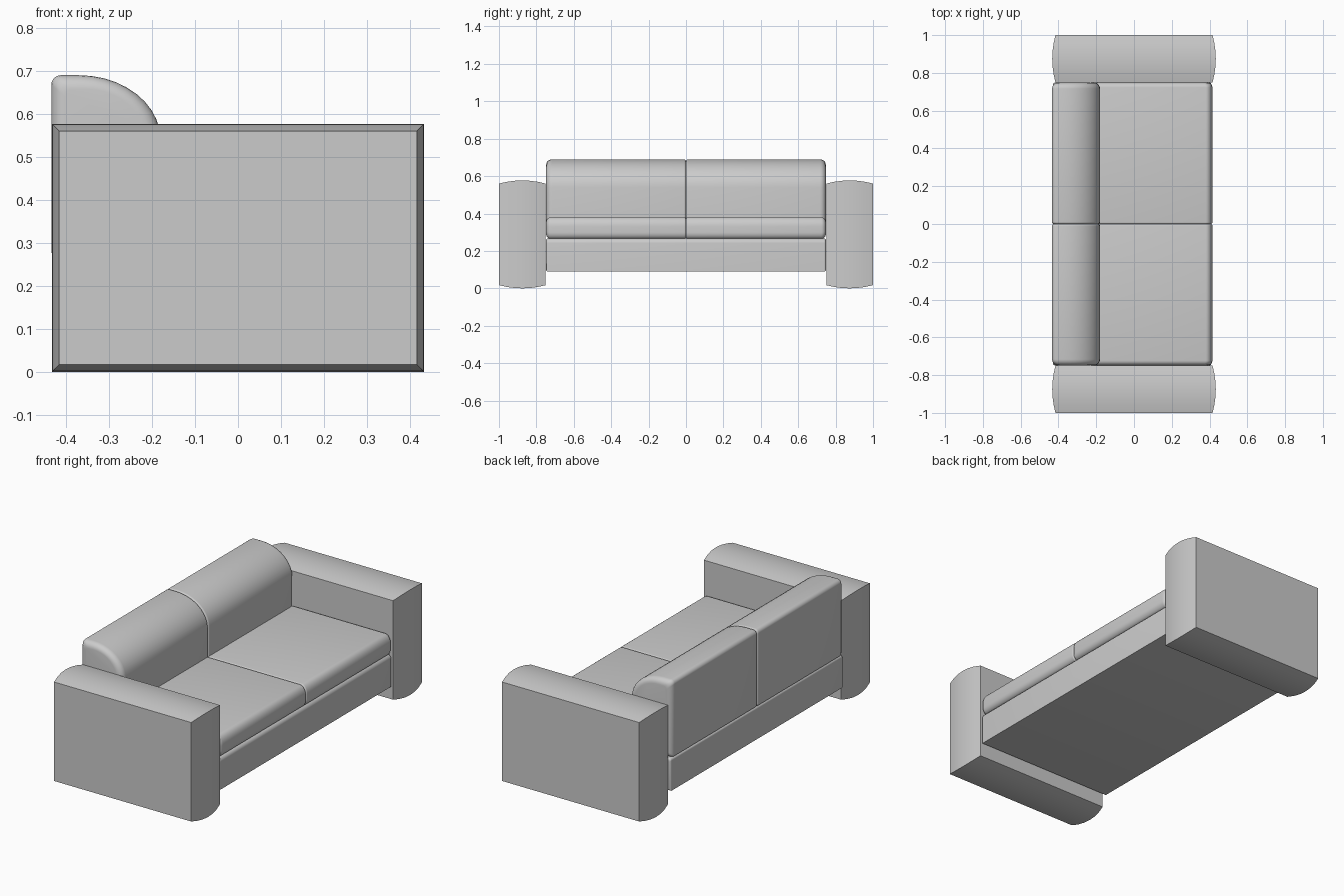
import bpy, bmesh, math

if "Cube" in bpy.data.objects:
    bpy.data.objects.remove(bpy.data.objects["Cube"])


def rounded_box(x0, x1, z0, z1, radii, n=8):
    """Outline in x-z; radii (rx, rz) for back-bottom, front-bottom, front-top, back-top."""
    pts = []
    corners = [(x0, z0, 1, 1, 180), (x1, z0, -1, 1, 270),
               (x1, z1, -1, -1, 0), (x0, z1, 1, -1, 90)]
    for (cx, cz, sx, sz, start), (rx, rz) in zip(corners, radii):
        if rx == 0:
            pts.append((cx, cz))
            continue
        for i in range(n + 1):
            a = math.radians(start + 90 * i / n)
            pts.append((cx + sx * rx + rx * math.cos(a), cz + sz * rz + rz * math.sin(a)))
    return pts


def soft_ends(y0, y1, r0, r1, n=5):
    """Sections (y, inset) giving rounded ends of radius r0 and r1."""
    angles = [math.pi / 2 * i / n for i in range(n + 1)]
    a = [(y0 + r0 * (1 - math.cos(t)), r0 * (1 - math.sin(t))) for t in angles]
    # start at the cap, swell to full size
    a = [(y0 + r0 * (1 - math.cos(t)), r0 * (1 - math.sin(t))) for t in angles]
    b = [(y1 - r1 * (1 - math.cos(t)), r1 * (1 - math.sin(t))) for t in reversed(angles)]
    return a + b


def loft(name, outline, sections, mirror=True):
    """Sweep an outline along y, shrinking it by the inset at each section."""
    xs, zs = [p[0] for p in outline], [p[1] for p in outline]
    cx, cz = (min(xs) + max(xs)) / 2, (min(zs) + max(zs)) / 2
    hx, hz = (max(xs) - min(xs)) / 2, (max(zs) - min(zs)) / 2
    bm = bmesh.new()
    rings = [[bm.verts.new((cx + (x - cx) * (hx - d) / hx, y, cz + (z - cz) * (hz - d) / hz))
              for x, z in outline] for y, d in sections]
    n = len(outline)
    for a, b in zip(rings, rings[1:]):
        for i in range(n):
            j = (i + 1) % n
            bm.faces.new((a[i], a[j], b[j], b[i]))
    bm.faces.new(rings[0])
    bm.faces.new(rings[-1])
    bmesh.ops.recalc_face_normals(bm, faces=bm.faces)
    mesh = bpy.data.meshes.new(name)
    bm.to_mesh(mesh)
    bm.free()
    ob = bpy.data.objects.new(name, mesh)
    bpy.context.collection.objects.link(ob)
    bpy.ops.object.select_all(action='DESELECT')
    ob.select_set(True)
    bpy.context.view_layer.objects.active = ob
    bpy.ops.object.shade_smooth_by_angle(angle=math.radians(35))
    if mirror:
        m = ob.modifiers.new("mirror", 'MIRROR')
        m.use_axis = (False, True, False)
        m.use_mirror_merge = False
    return ob


# armrests: boxes whose rim bulges in a shallow arc
sharp = [(0, 0)] * 4
arc = [(0.75 + 0.25 * i / 6, 0.017 * (i / 3 - 1) ** 2) for i in range(7)]
loft("armrests", rounded_box(-0.433, 0.433, 0, 0.577, sharp), arc)

# base between the armrests
loft("base", rounded_box(-0.43, 0.41, 0.09, 0.267, [(0, 0), (0, 0), (0.025, 0.025), (0.012, 0.012)]),
     soft_ends(-0.748, 0.748, 0.01, 0.01), mirror=False)

# seat cushions
loft("seat_cushions", rounded_box(-0.22, 0.415, 0.265, 0.38,
     [(0.01, 0.01), (0.025, 0.035), (0.035, 0.05), (0.01, 0.01)]),
     soft_ends(0.0005, 0.748, 0.008, 0.025))

# back cushions with a large rounded front shoulder
loft("back_cushions", rounded_box(-0.434, -0.18, 0.267, 0.69,
     [(0.015, 0.015), (0.015, 0.015), (0.19, 0.15), (0.022, 0.022)], n=10),
     soft_ends(0.0005, 0.748, 0.01, 0.032))
